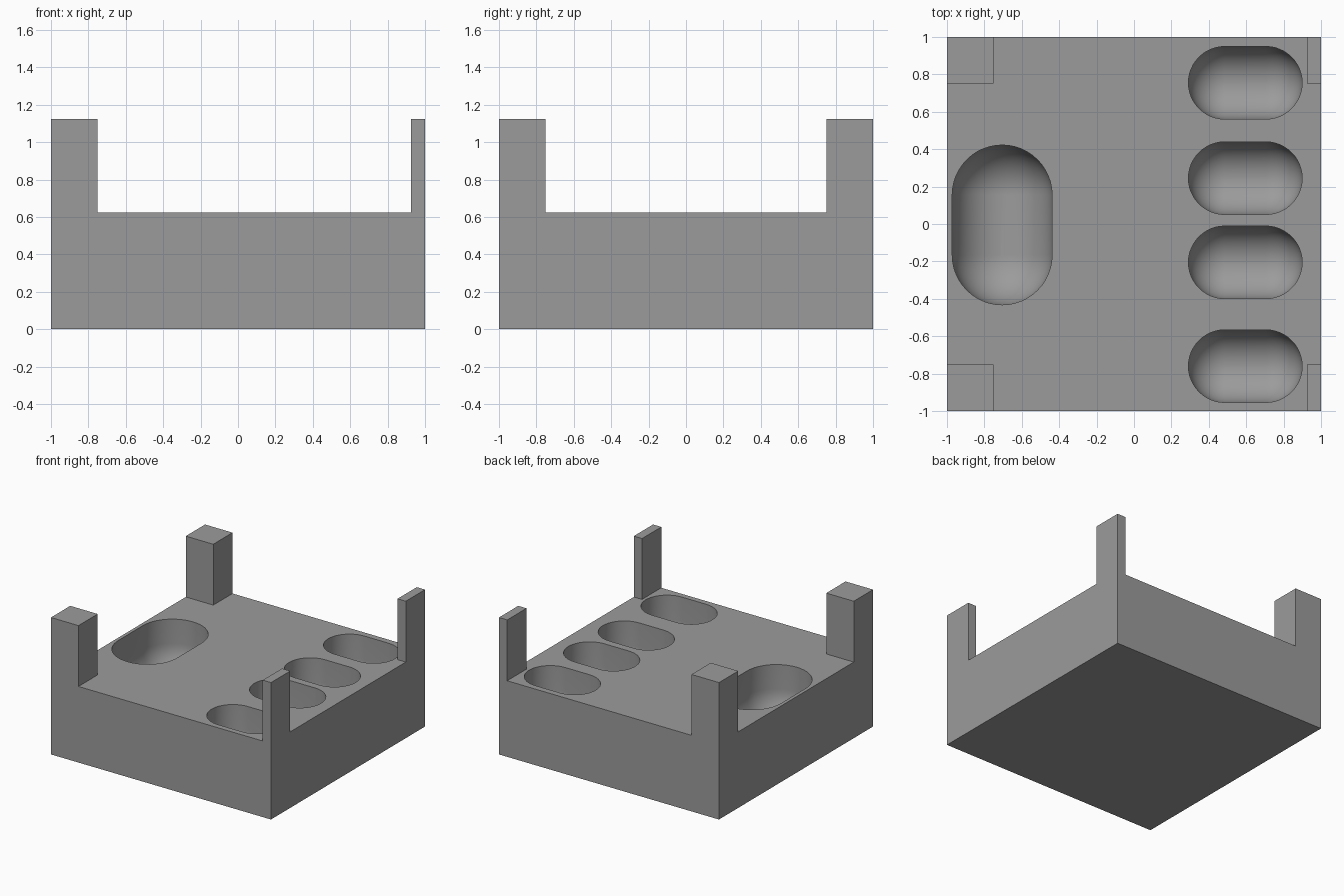
import bpy, bmesh, math

if "Cube" in bpy.data.objects:
    bpy.data.objects.remove(bpy.data.objects["Cube"])

BASE_H, POST_H = 0.625, 0.5
XS = [-1, -0.75, 0.925, 1]
YS = [-1, -0.75, 0.75, 1]

grey = bpy.data.materials.new("plain_grey")
grey.diffuse_color = (0.33, 0.33, 0.33, 1)
grey.use_nodes = True
grey.node_tree.nodes["Principled BSDF"].inputs["Base Color"].default_value = grey.diffuse_color


def add_object(name, bm):
    bmesh.ops.recalc_face_normals(bm, faces=bm.faces[:])
    mesh = bpy.data.meshes.new(name)
    bm.to_mesh(mesh)
    bm.free()
    mesh.materials.append(grey)
    obj = bpy.data.objects.new(name, mesh)
    bpy.context.collection.objects.link(obj)
    return obj


def extrude_up(bm, faces, height):
    geom = bmesh.ops.extrude_face_region(bm, geom=faces)["geom"]
    verts = [g for g in geom if isinstance(g, bmesh.types.BMVert)]
    bmesh.ops.translate(bm, verts=verts, vec=(0, 0, height))


# Block with four corner posts, raised from a 3 x 3 footprint
bm = bmesh.new()
grid = [[bm.verts.new((x, y, 0)) for y in YS] for x in XS]
for i in range(3):
    for j in range(3):
        bm.faces.new((grid[i][j], grid[i + 1][j], grid[i + 1][j + 1], grid[i][j + 1]))
extrude_up(bm, bm.faces[:], BASE_H)
bmesh.ops.holes_fill(bm, edges=bm.edges[:], sides=0)
bm.normal_update()
corners = []
for f in bm.faces:
    c = f.calc_center_median()
    if all(abs(v.co.z - BASE_H) < 1e-4 for v in f.verts) and abs(c.x) > 0.8 and abs(c.y) > 0.8:
        corners.append(f)
extrude_up(bm, corners, POST_H)
bmesh.ops.recalc_face_normals(bm, faces=bm.faces[:])
bmesh.ops.dissolve_limit(bm, angle_limit=0.01, verts=bm.verts[:], edges=bm.edges[:])
block = add_object("block_with_posts", bm)


def pocket_cutter(cx, cy, r, half, along_y, wall=0.2, n=24, rings=14):
    """Stadium-shaped slot with straight walls and a rounded floor."""
    bm = bmesh.new()
    levels = [(r, BASE_H + 0.1)]
    for k in range(rings + 1):
        a = math.radians(88) * k / rings
        levels.append((r * math.cos(a), BASE_H - wall - r * math.sin(a)))
    loops = []
    for rad, z in levels:
        loop = []
        for side in (1, -1):
            for k in range(n + 1):
                a = -math.pi / 2 + math.pi * k / n
                u = side * (half + rad * math.cos(a))
                v = side * rad * math.sin(a)
                x, y = (-v, u) if along_y else (u, v)
                loop.append(bm.verts.new((cx + x, cy + y, z)))
        loops.append(loop)
    m = len(loops[0])
    for a, b in zip(loops, loops[1:]):
        for k in range(m):
            bm.faces.new((a[k], a[(k + 1) % m], b[(k + 1) % m], b[k]))
    bm.faces.new(loops[0])
    bm.faces.new(loops[-1])
    cutter = add_object("pocket_cutter", bm)
    cutter.hide_render = True
    return cutter


# One large pocket on the left, four smaller ones on the right
cutters = [pocket_cutter(-0.705, -0.005, 0.267, 0.16, True)]
for y in (0.755, 0.245, -0.205, -0.76):
    cutters.append(pocket_cutter(0.595, y, 0.194, 0.11, False))

bpy.context.view_layer.objects.active = block
block.select_set(True)
for cutter in cutters:
    mod = block.modifiers.new("pocket", 'BOOLEAN')
    mod.operation = 'DIFFERENCE'
    mod.solver = 'EXACT'
    mod.object = cutter
    bpy.ops.object.modifier_apply(modifier=mod.name)
    bpy.data.objects.remove(cutter)

bpy.ops.object.shade_smooth_by_angle(angle=math.radians(30))
